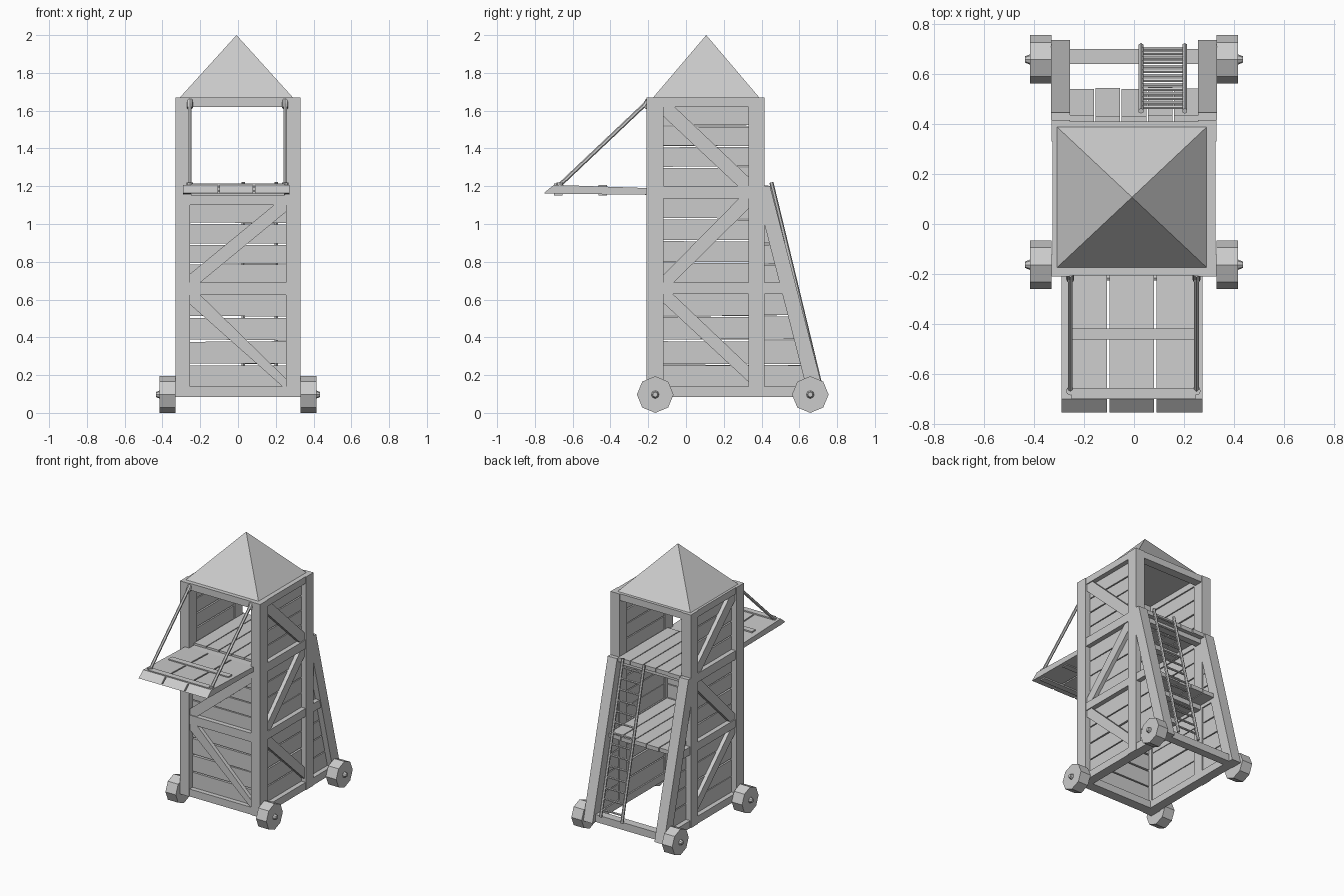
import bpy, bmesh, random
from mathutils import Vector, Matrix

if "Cube" in bpy.data.objects:
    bpy.data.objects.remove(bpy.data.objects["Cube"])

random.seed(4)

def finish(name, bm):
    bmesh.ops.recalc_face_normals(bm, faces=bm.faces)
    me = bpy.data.meshes.new(name)
    bm.to_mesh(me)
    bm.free()
    ob = bpy.data.objects.new(name, me)
    bpy.context.collection.objects.link(ob)
    return ob

def prism(name, pts, axis, a, b):
    """Extrude a 2D outline: axis x takes (y,z) points, axis y takes (x,z) points."""
    bm = bmesh.new()
    def vert(p, d):
        return bm.verts.new((d, p[0], p[1]) if axis == 'x' else (p[0], d, p[1]))
    lo = [vert(p, a) for p in pts]
    hi = [vert(p, b) for p in pts]
    n = len(pts)
    bm.faces.new(lo)
    bm.faces.new(hi)
    for i in range(n):
        bm.faces.new((lo[i], lo[(i + 1) % n], hi[(i + 1) % n], hi[i]))
    return finish(name, bm)

def box(name, x0, x1, y0, y1, z0, z1):
    return prism(name, [(y0, z0), (y1, z0), (y1, z1), (y0, z1)], 'x', x0, x1)

def rod(name, p, q, r, sides=6, r2=None):
    p, q = Vector(p), Vector(q)
    d = q - p
    bm = bmesh.new()
    m = Matrix.Translation((p + q) / 2) @ d.to_track_quat('Z', 'Y').to_matrix().to_4x4()
    bmesh.ops.create_cone(bm, cap_ends=True, segments=sides, radius1=r,
                          radius2=r if r2 is None else r2, depth=d.length, matrix=m)
    return finish(name, bm)

def planks(name, axis, a, b, z0, z1, count, left, right):
    """Slightly uneven horizontal boards; left and right are edge functions of z."""
    step = (z1 - z0) / count
    for i in range(count):
        lo, hi = z0 + i * step, z0 + (i + 1) * step
        g = [random.uniform(0.001, 0.007) for _ in range(4)]
        pts = [(left(lo), lo + g[0]), (right(lo), lo + g[1]),
               (right(hi), hi - g[2]), (left(hi), hi - g[3])]
        prism(name, pts, axis, a, b)

def const(v):
    return lambda z: v

def strut_edge(z):
    return 0.425 + (1.0 - z) * 0.25

# Side frames, mirrored left and right
side_braces = [
    [(-.12, .63), (-.07, .63), (.33, .25), (.33, .165), (-.12, .582)],
    [(-.12, .69), (-.065, .69), (.33, 1.08), (.33, 1.135), (.28, 1.135), (-.12, .73)],
    [(-.12, 1.62), (-.06, 1.62), (.33, 1.25), (.33, 1.2), (.275, 1.2), (-.12, 1.57)],
]
for s in (-1, 1):
    xi, xo = s * .255, s * .33
    box("front_post", xi, xo, -.21, -.12, .085, 1.67)
    box("back_post", xi, xo, .33, .415, .085, 1.67)
    prism("back_strut", [(.415, 1.2), (.445, 1.2), (.735, .085), (.65, .085), (.415, 1.0)],
          'x', xi, s * .332)
    rx = s * .325
    box("bottom_rail", xi, rx, -.12, .68, .085, .14)
    box("middle_rail", xi, rx, -.12, .53, .63, .69)
    box("upper_rail", xi, rx, -.12, .33, 1.135, 1.2)
    box("top_rail", xi, rx, -.12, .33, 1.62, 1.67)
    for pts in side_braces:
        prism("side_brace", pts, 'x', s * .285, s * .318)
    # Board cladding
    for z0, z1 in ((.13, .64), (.68, 1.145), (1.19, 1.63)):
        planks("side_plank", 'x', s * .265, s * .29, z0, z1, 4, const(-.13), const(.34))
    planks("rear_side_plank", 'x', s * .265, s * .29, .13, .64, 4, const(.405), strut_edge)
    planks("rear_side_plank", 'x', s * .265, s * .29, .68, 1.0, 3, const(.405), strut_edge)
    # Octagonal wheels with hubs
    for y in (-.163, .658):
        rod("wheel", (s * .33, y, .097), (s * .415, y, .097), .097, 8)
        rod("hub", (s * .41, y, .097), (s * .435, y, .097), .023, 8, .013)

# Front wall
box("front_bottom_rail", -.255, .255, -.205, -.13, .085, .14)
box("front_middle_rail", -.255, .255, -.205, -.14, .625, .69)
box("front_sill", -.255, .255, -.205, -.13, 1.1, 1.19)
box("front_top_rail", -.255, .255, -.205, -.13, 1.62, 1.67)
for pts in ([(-.255, .625), (-.2, .625), (.255, .18), (.255, .14), (.235, .14), (-.255, .575)],
            [(-.255, .69), (-.2, .69), (.255, 1.065), (.255, 1.1), (.19, 1.1), (-.255, .735)]):
    prism("front_brace", pts, 'y', -.198, -.165)
planks("front_plank", 'y', -.17, -.145, .13, .635, 4, const(-.26), const(.26))
planks("front_plank", 'y', -.17, -.145, .68, 1.11, 4, const(-.26), const(.26))

# Back cross beams
box("back_bottom_beam", -.255, .255, .64, .70, .085, .14)
box("back_top_rail", -.255, .255, .345, .41, 1.62, 1.67)

# Two floors of boards on joists
for z, yb in ((.655, .55), (1.175, .44)):
    for i in range(5):
        x = -.26 + i * .104
        box("floor_board", x + .003, x + .101, -.15, yb - random.uniform(0, .012), z, z + .03)
    for y in (-.11, .10, .35):
        box("floor_joist", -.258, .258, y, y + .05, z - .035, z)

# Pyramid roof
bm = bmesh.new()
base = [bm.verts.new((x, y, 1.665)) for x, y in
        ((-.312, -.178), (.295, -.178), (.295, .392), (-.312, .392))]
apex = bm.verts.new((-.008, .107, 2.0))
bm.faces.new(base)
for i in range(4):
    bm.faces.new((base[i], base[(i + 1) % 4], apex))
finish("roof", bm)

# Lowered drawbridge: three boards with bevelled tips, battens and ropes
profile = [(-.2, 1.155), (-.2, 1.19), (-.7, 1.207), (-.753, 1.163), (-.69, 1.16)]
for x0, x1 in ((-.29, -.107), (-.097, .08), (.09, .273)):
    prism("bridge_board", profile, 'x', x0, x1)
for y, zt in ((-.44, 1.198), (-.677, 1.206)):
    box("bridge_batten", -.25, .245, y - .022, y + .022, zt - .008, zt + .009)
    box("bridge_under_batten", -.25, .245, y - .022, y + .022, 1.15, 1.163)
for x in (-.255, .25):
    rod("bridge_rope", (x, -.205, 1.645), (x, -.67, 1.205), .011)
    rod("rope_ring", (x, -.222, 1.615), (x, -.198, 1.655), .016, 8)
    rod("rope_anchor", (x, -.668, 1.2), (x, -.668, 1.22), .017, 8)
rod("bridge_hinge", (-.25, -.215, 1.165), (.25, -.215, 1.165), .012)

# Ladder leaning on the upper floor
top, foot = Vector((0, .452, 1.22)), Vector((0, .713, .14))
for x in (.028, .203):
    rod("ladder_rail", top + Vector((x, 0, 0)), foot + Vector((x, 0, 0)), .011)
for i in range(14):
    p = foot.lerp(top, (i + .7) / 14.5)
    rod("ladder_rung", p + Vector((.025, 0, 0)), p + Vector((.206, 0, 0)), .008)
